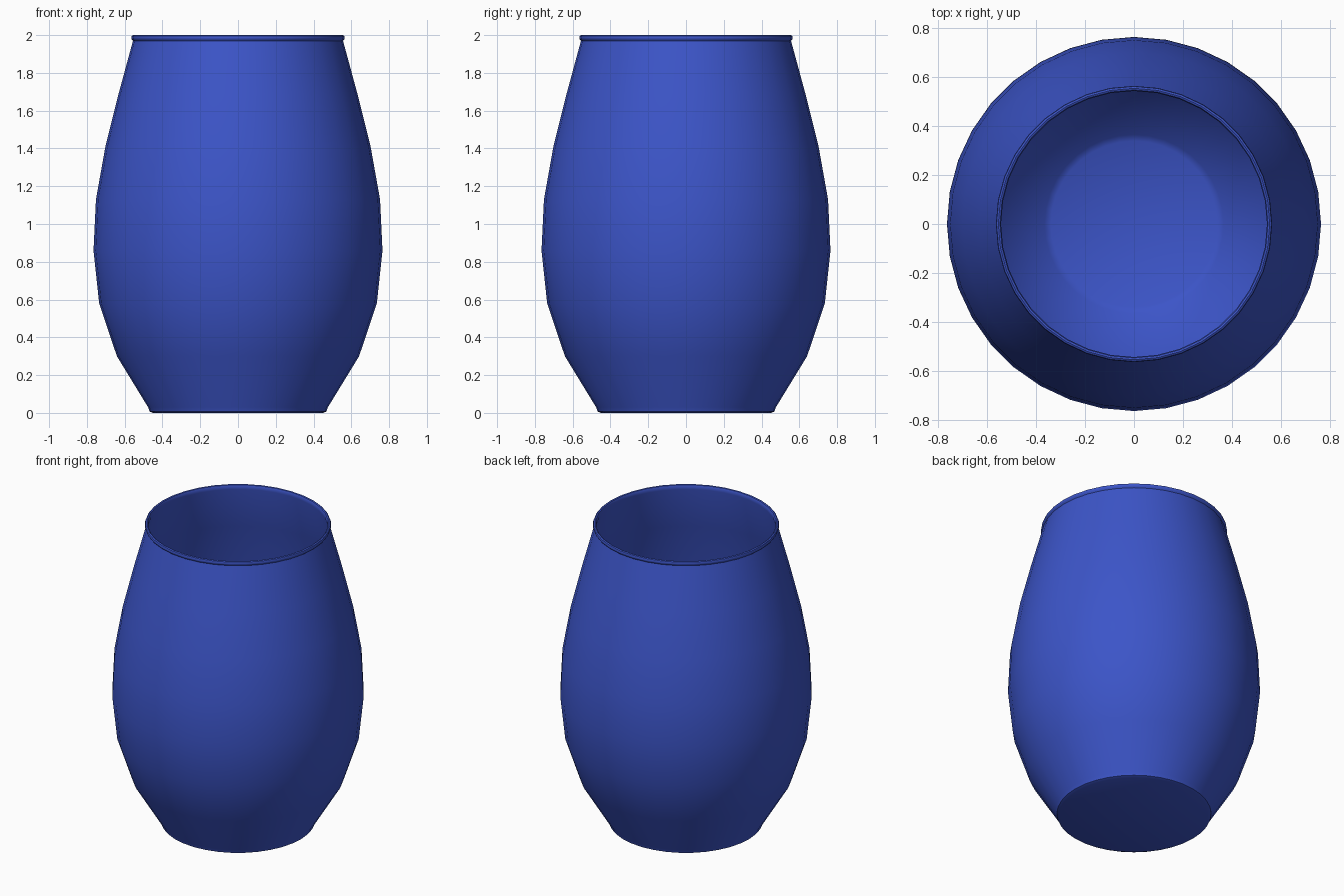
import bpy, bmesh, math

if "Cube" in bpy.data.objects:
    bpy.data.objects.remove(bpy.data.objects["Cube"])

SEGMENTS = 36

# Closed-section profile (radius, height): underside, outer wall, lip, inner wall, floor
profile = [
    (0.0, 0.0), (0.45, 0.0), (0.468, 0.007), (0.476, 0.03),
    (0.641, 0.30), (0.735, 0.58), (0.765, 0.86), (0.752, 1.13),
    (0.702, 1.41), (0.632, 1.69), (0.556, 1.97),
    (0.563, 1.978), (0.565, 1.986), (0.562, 1.996), (0.555, 2.0),
    (0.548, 1.997), (0.544, 1.988), (0.544, 1.97),
    (0.616, 1.69), (0.684, 1.41), (0.732, 1.13), (0.742, 0.86),
    (0.708, 0.58), (0.605, 0.32), (0.366, 0.065), (0.34, 0.05), (0.0, 0.05),
]


def lathe(name, points, segments):
    bm = bmesh.new()
    verts = [bm.verts.new((r, 0, z)) for r, z in points]
    edges = [bm.edges.new(pair) for pair in zip(verts, verts[1:])]
    bmesh.ops.spin(bm, geom=verts + edges, cent=(0, 0, 0), axis=(0, 0, 1),
                   angle=2 * math.pi, steps=segments, use_merge=False)
    bmesh.ops.remove_doubles(bm, verts=bm.verts, dist=0.0005)
    bmesh.ops.recalc_face_normals(bm, faces=bm.faces)
    mesh = bpy.data.meshes.new(name)
    bm.to_mesh(mesh)
    bm.free()
    obj = bpy.data.objects.new(name, mesh)
    bpy.context.collection.objects.link(obj)
    return obj


# Hollow rounded tumbler with a thin lip
cup = lathe("tumbler", profile, SEGMENTS)
blue = bpy.data.materials.new("blue")
blue.diffuse_color = (0.045, 0.09, 0.58, 1)
blue.use_nodes = True
blue.node_tree.nodes["Principled BSDF"].inputs["Base Color"].default_value = blue.diffuse_color
cup.data.materials.append(blue)

bpy.context.view_layer.objects.active = cup
cup.select_set(True)
bpy.ops.object.shade_smooth_by_angle(angle=math.radians(40))
